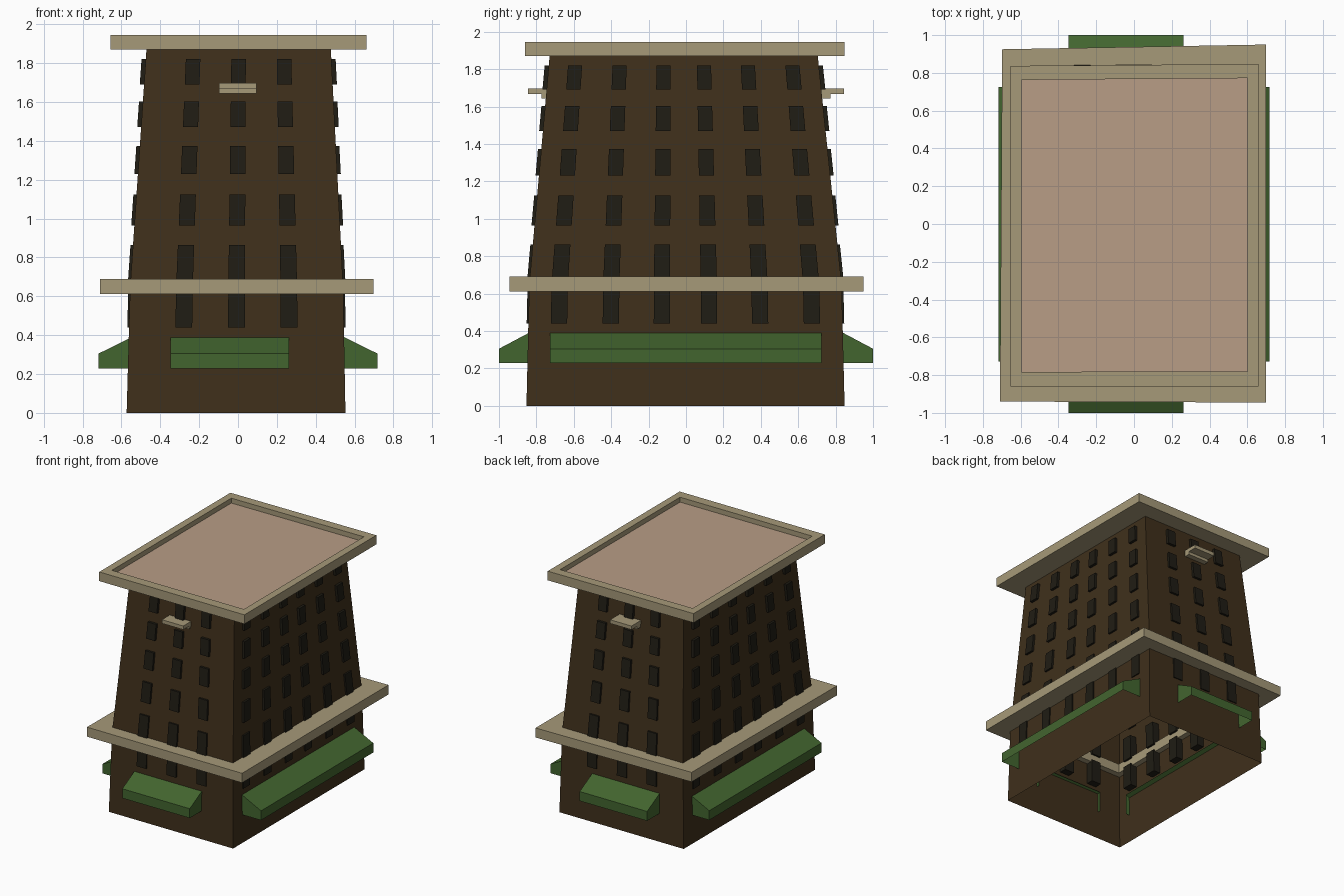
import bpy, bmesh

if "Cube" in bpy.data.objects:
    bpy.data.objects.remove(bpy.data.objects["Cube"])


def material(name, rgb):
    m = bpy.data.materials.new(name)
    m.diffuse_color = (*rgb, 1)
    m.use_nodes = True
    m.node_tree.nodes["Principled BSDF"].inputs["Base Color"].default_value = m.diffuse_color
    return m


BROWN = material("brown wall", (0.05, 0.029, 0.011))
STONE = material("stone trim", (0.38, 0.32, 0.19))
PINK = material("roof surface", (0.48, 0.34, 0.24))
GREEN = material("green awning", (0.055, 0.13, 0.028))
GLASS = material("dark glass", (0.014, 0.012, 0.007))


def finish(bm, name, mat):
    bmesh.ops.recalc_face_normals(bm, faces=bm.faces[:])
    me = bpy.data.meshes.new(name)
    bm.to_mesh(me)
    bm.free()
    me.materials.append(mat)
    ob = bpy.data.objects.new(name, me)
    bpy.context.collection.objects.link(ob)
    return ob


def loft(bm, rings, closed=False):
    """Bridge successive rings of points with quads."""
    rs = [[bm.verts.new(p) for p in r] for r in rings]
    n = len(rs[0])
    for i in range(len(rs) if closed else len(rs) - 1):
        a, b = rs[i], rs[(i + 1) % len(rs)]
        for k in range(n):
            bm.faces.new((a[k], a[(k + 1) % n], b[(k + 1) % n], b[k]))
    return rs


def rect(x0, x1, y0, y1, z):
    return [(x0, y0, z), (x1, y0, z), (x1, y1, z), (x0, y1, z)]


def at_z(corners, z):
    return [(x, y, z) for x, y in corners]


# Tapered walls: z, x min, x max, y min, y max (open underneath)
LEVELS = [(0, -0.573, 0.553, -0.853, 0.848),
          (0.65, -0.555, 0.541, -0.838, 0.832),
          (1.885, -0.47, 0.477, -0.728, 0.703)]
bm = bmesh.new()
loft(bm, [rect(*l[1:], l[0]) for l in LEVELS])
finish(bm, "tapered_walls", BROWN)


def bounds(z):
    a, b = LEVELS[:2] if z < 0.65 else LEVELS[1:]
    t = (z - a[0]) / (b[0] - a[0])
    return [p + (q - p) * t for p, q in zip(a[1:], b[1:])]


def place(side, u, out, z):
    """Point on a facade: u along the wall, out is distance from centre."""
    return {"front": (u, -out, z), "back": (u, out, z),
            "right": (out, u, z), "left": (-out, u, z)}[side]


def wall(side, z):
    """Centre and half width along the wall, and wall distance, at z."""
    x0, x1, y0, y1 = bounds(z)
    lo, hi = (x0, x1) if side in ("front", "back") else (y0, y1)
    out = {"front": -y0, "back": y1, "right": x1, "left": -x0}[side]
    return (lo + hi) / 2, (hi - lo) / 2, out


# Window rows and columns
ROWS = [(0.44, 0.625, 0.009), (0.675, 0.863, 0.013), (0.965, 1.125, 0.016),
        (1.23, 1.373, 0.018), (1.47, 1.603, 0.02), (1.69, 1.82, 0.022)]
END_COLS = [-0.49, 0, 0.49]
SIDE_COLS = [-0.805, -0.475, -0.15, 0.15, 0.475, 0.805]
for side in ("front", "back", "right", "left"):
    ends = side in ("front", "back")
    cols, hw = (END_COLS, 0.078) if ends else (SIDE_COLS, 0.052)
    bm = bmesh.new()
    for z0, z1, proud in ROWS:
        for c in cols:
            rings = []
            for depth in (-0.06, proud):
                ring = []
                for z, s in ((z0, -1), (z0, 1), (z1, 1), (z1, -1)):
                    mid, half, out = wall(side, z)
                    ring.append(place(side, mid + half * (c + s * hw), out + depth, z))
                rings.append(ring)
            r = loft(bm, rings)
            bm.faces.new(r[0])
            bm.faces.new(r[1])
    finish(bm, side + "_windows", GLASS)

    # Awning: sloped top, front lip and ends, open underneath
    u0, u1 = (-0.348, 0.263) if ends else (-0.728, 0.725)
    inner, outer = (0.825, 1.0) if ends else (0.53, 0.718)
    prof = [(inner, 0.228), (inner, 0.398), (outer, 0.305), (outer, 0.228)]
    bm = bmesh.new()
    a, b = [[bm.verts.new(place(side, u, o, z)) for o, z in prof] for u in (u0, u1)]
    for k in (1, 2):
        bm.faces.new((a[k], a[k + 1], b[k + 1], b[k]))
    bm.faces.new(a)
    bm.faces.new(b)
    finish(bm, side + "_awning", GREEN)

    # Small sill with a stepped underside on the two end walls
    if ends:
        prof = [(0.70, 1.697), (0.845, 1.697), (0.845, 1.667),
                (0.772, 1.667), (0.772, 1.643), (0.70, 1.643)]
        bm = bmesh.new()
        r = loft(bm, [[place(side, u, o, z) for o, z in prof] for u in (-0.098, 0.096)])
        bm.faces.new(r[0])
        bm.faces.new(r[1])
        finish(bm, side + "_sill", STONE)

# Lower ledge: a slightly irregular ring around the walls
outer = [(-0.71, -0.94), (0.698, -0.945), (0.698, 0.95), (-0.698, 0.925)]
inner = [(-0.51, -0.79), (0.5, -0.79), (0.5, 0.79), (-0.51, 0.79)]
bm = bmesh.new()
loft(bm, [at_z(outer, 0.612), at_z(outer, 0.69),
          at_z(inner, 0.69), at_z(inner, 0.612)], closed=True)
finish(bm, "lower_ledge", STONE)

# Roof slab with raised rim
outer = [(-0.655, -0.86), (0.66, -0.86), (0.66, 0.847), (-0.655, 0.837)]
inner = [(-0.595, -0.783), (0.6, -0.78), (0.6, 0.772), (-0.595, 0.763)]
bm = bmesh.new()
r = loft(bm, [at_z(outer, 1.87), at_z(outer, 1.945),
              at_z(inner, 1.945), at_z(inner, 1.905)])
bm.faces.new(r[0])
finish(bm, "roof_rim", STONE)

# Recessed roof surface
bm = bmesh.new()
bm.faces.new([bm.verts.new(p) for p in at_z(inner, 1.905)])
roof = finish(bm, "roof_surface", PINK)
if roof.data.polygons[0].normal.z < 0:
    roof.data.flip_normals()
